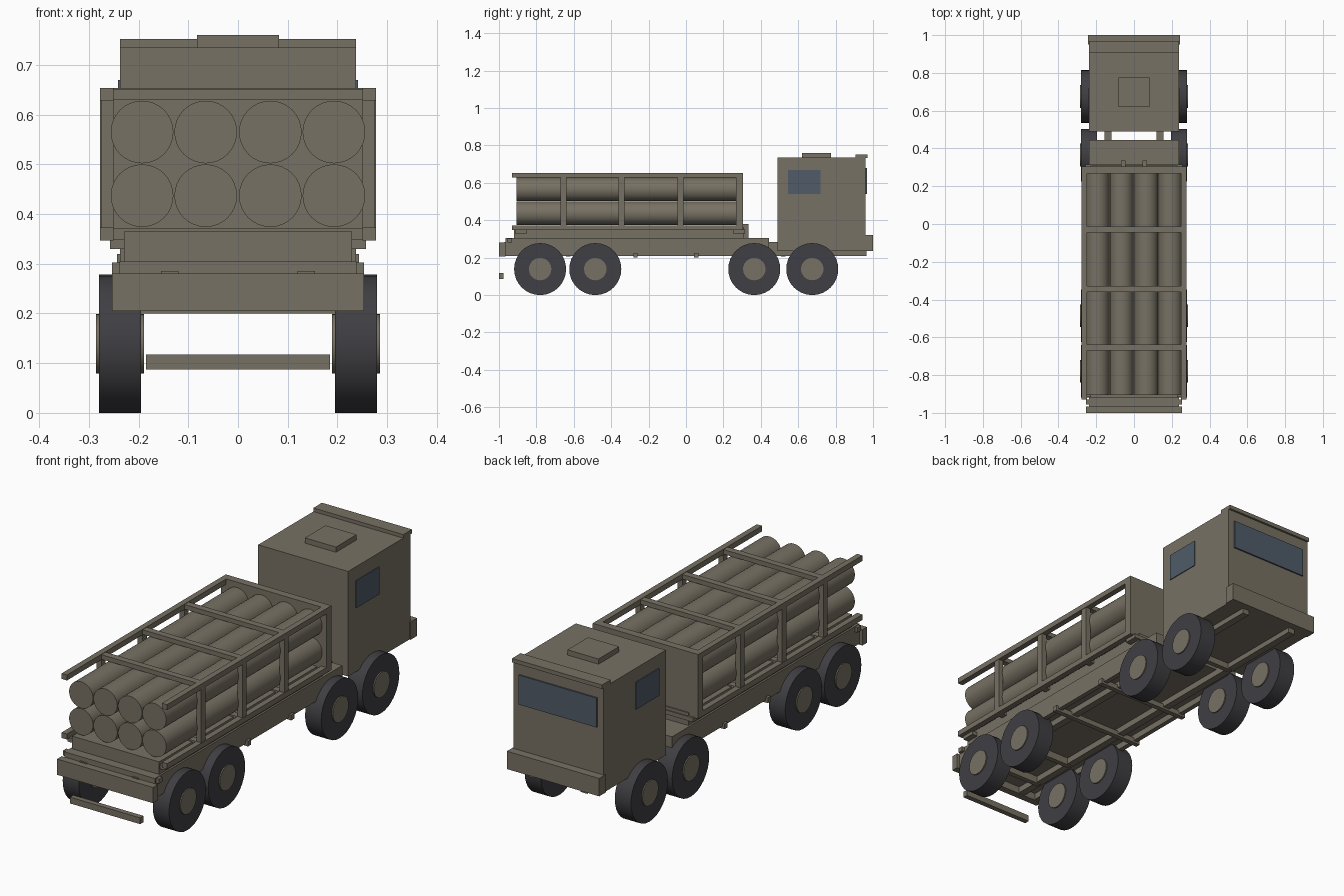
import bpy
from math import radians

cube = bpy.data.objects.get("Cube")
if cube:
    bpy.data.objects.remove(cube, do_unlink=True)


def material(name, color):
    m = bpy.data.materials.new(name)
    m.use_nodes = True
    m.diffuse_color = (*color, 1)
    bsdf = m.node_tree.nodes["Principled BSDF"]
    bsdf.inputs["Base Color"].default_value = (*color, 1)
    bsdf.inputs["Roughness"].default_value = 0.8
    return m


OLIVE = material("olive drab", (0.185, 0.165, 0.125))
RUBBER = material("dark rubber", (0.05, 0.049, 0.056))
GLASS = material("blue grey glass", (0.08, 0.105, 0.14))


def box(name, x, y, z, mat=OLIVE):
    """Box from (min, max) ranges on each axis."""
    spans = (x, y, z)
    bpy.ops.mesh.primitive_cube_add(size=1, location=[(a + b) / 2 for a, b in spans])
    o = bpy.context.object
    o.name = name
    o.scale = [b - a for a, b in spans]
    bpy.ops.object.transform_apply(location=False, rotation=False, scale=True)
    o.data.materials.append(mat)
    return o


def wide(name, half, y, z, mat=OLIVE):
    """Box centred across the vehicle."""
    return box(name, (-half, half), y, z, mat)


def pair(name, x, y, z, mat=OLIVE):
    """Mirrored boxes on both sides."""
    box("left_" + name, x, y, z, mat)
    box("right_" + name, (-x[1], -x[0]), y, z, mat)


def cylinder(name, radius, length, loc, rot, mat, sides=32):
    bpy.ops.mesh.primitive_cylinder_add(vertices=sides, radius=radius, depth=length,
                                        location=loc, rotation=rot)
    o = bpy.context.object
    o.name = name
    o.data.materials.append(mat)
    bpy.ops.object.shade_smooth_by_angle(angle=radians(35))
    return o


# Cab with visor, hatch, bumper and windows
wide("cab", 0.237, (0.49, 0.96), (0.235, 0.735))
wide("cab_visor", 0.237, (0.905, 0.97), (0.733, 0.752))
wide("roof_hatch", 0.082, (0.62, 0.775), (0.733, 0.76))
wide("cab_bumper", 0.243, (0.95, 1.0), (0.235, 0.32))
wide("windshield", 0.205, (0.958, 0.967), (0.54, 0.68), GLASS)
pair("cab_window", (0.234, 0.241), (0.545, 0.72), (0.54, 0.67), GLASS)

# Chassis and deck
pair("chassis_rail", (0.12, 0.155), (-0.97, 0.965), (0.21, 0.285))
wide("deck", 0.238, (-0.965, 0.445), (0.24, 0.305))
pair("deck_edge", (0.215, 0.238), (-0.965, 0.445), (0.21, 0.245))
wide("end_plate", 0.253, (-1.0, -0.965), (0.205, 0.28))
wide("low_guard_bar", 0.185, (-1.0, -0.975), (0.087, 0.117))
for y in (-0.27, 0.055):
    wide("crossmember", 0.25, (y - 0.012, y + 0.012), (0.2, 0.225))
for y in (-0.85, -0.63, 0.52):
    wide("inner_crossmember", 0.14, (y - 0.012, y + 0.012), (0.205, 0.245))
pair("deck_bracket", (0.235, 0.253), (-0.955, -0.93), (0.28, 0.303))

# Raised bed under the rack
wide("bed", 0.229, (-0.92, 0.31), (0.3, 0.365))
for y in (-0.88, 0.285):
    wide("bed_sill", 0.258, (y - 0.035, y + 0.03), (0.33, 0.35))
pair("rack_bracket", (0.045, 0.07), (0.3, 0.335), (0.3, 0.38))

# Open rack of rails, posts and crossbars, with a bulkhead
for z in (0.347, 0.628):
    pair("rack_rail", (0.25, 0.278), (-0.93, 0.305), (z, z + 0.026))
for y in (-0.655, -0.345, -0.03):
    pair("rack_post", (0.25, 0.276), (y - 0.016, y + 0.016), (0.36, 0.64))
    wide("rack_crossbar", 0.26, (y - 0.016, y + 0.016), (0.63, 0.652))
    wide("rack_sill", 0.26, (y - 0.016, y + 0.016), (0.347, 0.372))
wide("bulkhead", 0.278, (0.268, 0.305), (0.347, 0.654))

# Two rows of four tubes
for z in (0.437, 0.565):
    for x in (-0.193, -0.065, 0.065, 0.193):
        cylinder("tube", 0.063, 1.18, (x, -0.315, z), (radians(90), 0, 0), OLIVE)

# Four wheels on each side
for side, sign in (("left", 1), ("right", -1)):
    for y in (-0.78, -0.485, 0.365, 0.675):
        cylinder(side + "_tire", 0.139, 0.085, (sign * 0.2375, y, 0.139),
                 (0, radians(90), 0), RUBBER)
        cylinder(side + "_hub", 0.06, 0.096, (sign * 0.2375, y, 0.139),
                 (0, radians(90), 0), OLIVE)
